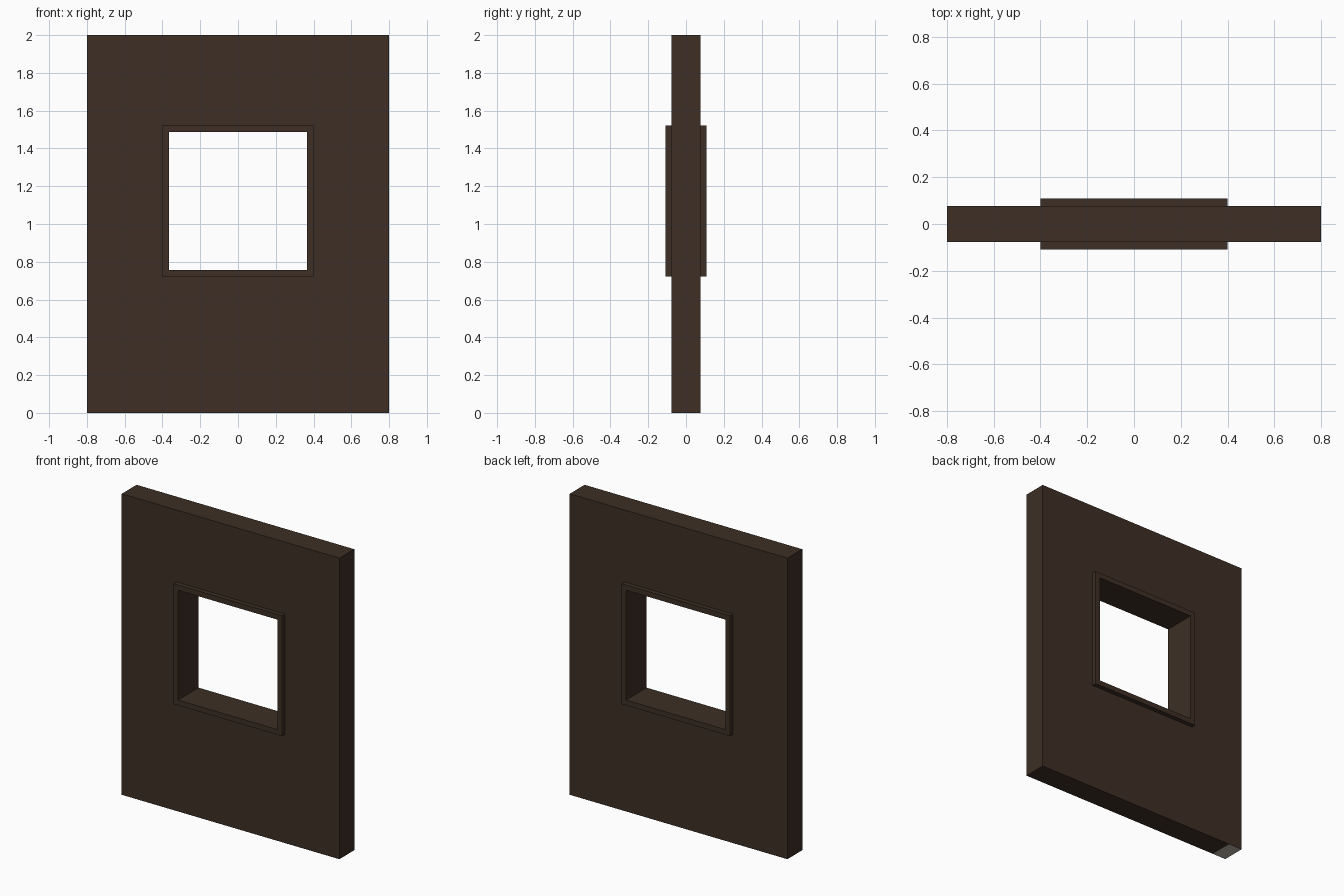
import bpy, bmesh

if "Cube" in bpy.data.objects:
    bpy.data.objects.remove(bpy.data.objects["Cube"])


def material(name, rgb):
    m = bpy.data.materials.new(name)
    m.diffuse_color = (*rgb, 1.0)
    m.use_nodes = True
    m.node_tree.nodes["Principled BSDF"].inputs["Base Color"].default_value = m.diffuse_color
    return m


brown = material("dark brown wood", (0.047, 0.028, 0.018))
gray = material("warm gray", (0.50, 0.45, 0.40))


def ring(name, outer, inner, depth):
    """Rectangular slab with a rectangular opening; rects are (x0, z0, x1, z1)."""
    bm = bmesh.new()

    def loop(r, y):
        x0, z0, x1, z1 = r
        return [bm.verts.new((x, y, z)) for x, z in ((x0, z0), (x1, z0), (x1, z1), (x0, z1))]

    of, inf = loop(outer, -depth), loop(inner, -depth)
    ob, inb = loop(outer, depth), loop(inner, depth)
    for i in range(4):
        j = (i + 1) % 4
        for a, b in ((of, inf), (inb, ob), (ob, of), (inf, inb)):
            bm.faces.new((a[i], a[j], b[j], b[i]))
    bmesh.ops.recalc_face_normals(bm, faces=bm.faces)
    me = bpy.data.meshes.new(name)
    bm.to_mesh(me)
    bm.free()
    me.materials.append(brown)
    ob_ = bpy.data.objects.new(name, me)
    bpy.context.collection.objects.link(ob_)
    return ob_


# Wall panel with the window opening (its rim is buried in the frame)
wall = ring("wall_panel", (-0.8, 0, 0.8, 2), (-0.385, 0.74, 0.385, 1.505), 0.078)

# Window frame lining the opening and standing proud on both sides
ring("window_frame", (-0.4, 0.722, 0.4, 1.522), (-0.365, 0.757, 0.365, 1.487), 0.108)

# Gray end patch on the underside of the panel
wall.data.materials.append(gray)
bm = bmesh.new()
bm.from_mesh(wall.data)
under = [f for f in bm.faces if f.normal.z < -0.9 and f.calc_center_median().z < 0.01]
geom = under + list({e for f in under for e in f.edges}) + list({v for f in under for v in f.verts})
bmesh.ops.bisect_plane(bm, geom=geom, plane_co=(-0.7, 0, 0), plane_no=(1, 0, 0))
for f in bm.faces:
    c = f.calc_center_median()
    if f.normal.z < -0.9 and c.z < 0.01 and c.x < -0.7:
        f.material_index = 1
bm.to_mesh(wall.data)
bm.free()
